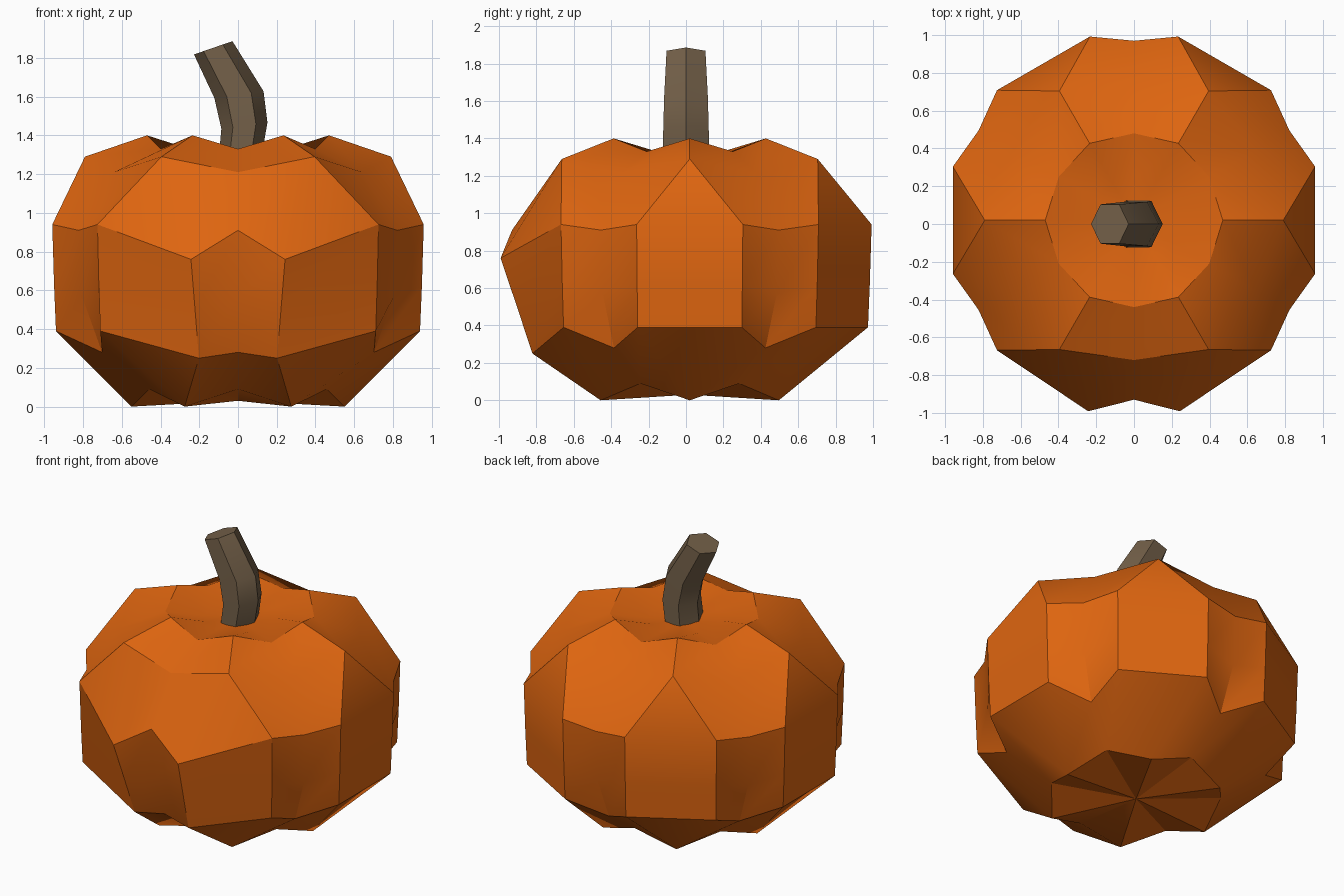
import bpy, bmesh, math
from mathutils import Vector

if "Cube" in bpy.data.objects:
    bpy.data.objects.remove(bpy.data.objects["Cube"])


def material(name, rgb):
    m = bpy.data.materials.new(name)
    m.diffuse_color = (*rgb, 1)
    m.use_nodes = True
    m.node_tree.nodes["Principled BSDF"].inputs["Base Color"].default_value = m.diffuse_color
    return m


def loft(name, rings, bottom, top, mat, angle):
    """Skin rings (listed bottom to top) and fan both ends to a centre point."""
    bm = bmesh.new()
    rows = [[bm.verts.new(p) for p in ring] for ring in rings]
    n = len(rows[0])
    low, high = bm.verts.new(bottom), bm.verts.new(top)
    for i in range(n):
        j = (i + 1) % n
        for a, b in zip(rows, rows[1:]):
            bm.faces.new((a[i], a[j], b[j], b[i]))
        bm.faces.new((low, rows[0][j], rows[0][i]))
        bm.faces.new((high, rows[-1][i], rows[-1][j]))
    bmesh.ops.remove_doubles(bm, verts=bm.verts, dist=0.002)
    bmesh.ops.recalc_face_normals(bm, faces=bm.faces)
    me = bpy.data.meshes.new(name)
    bm.to_mesh(me)
    bm.free()
    ob = bpy.data.objects.new(name, me)
    bpy.context.collection.objects.link(ob)
    me.materials.append(mat)
    bpy.ops.object.select_all(action='DESELECT')
    bpy.context.view_layer.objects.active = ob
    ob.select_set(True)
    bpy.ops.object.shade_smooth_by_angle(angle=math.radians(angle))
    return ob


orange = material("pumpkin_orange", (0.73, 0.13, 0.005))
brown = material("stem_brown", (0.17, 0.115, 0.065))

# Pumpkin: six lobes, each with two corners and a valley.
# Per level: lobe radius, lobe z, corner half-angle, valley radius, valley z
levels = [
    (0.55, 0.00, 0, 0.53, 0.09),
    (0.98, 0.39, 16.5, 0.81, 0.28),
    (0.99, 0.62, 16.5, 0.93, 0.57),
    (1.00, 0.94, 16.5, 0.95, 0.91),
    (0.79, 1.29, 0, 0.74, 1.21),
    (0.47, 1.40, 0, 0.46, 1.33),
    (0.22, 1.32, 0, 0.22, 1.31),
]
# The two corners beside the front valley bulge lower than the rest
front = {1: (0.865, 0.25), 2: (0.95, 0.50), 3: (1.04, 0.76)}


def polar(r, deg, z):
    a = math.radians(deg)
    return Vector((r * math.cos(a), r * math.sin(a) + 0.02, z))


rings = []
for k, (r, z, half, vr, vz) in enumerate(levels):
    ring = []
    for lobe in range(6):
        a = lobe * 60
        for s in (-1, 1):
            deg = a + s * half
            near_front = k in front and abs(deg - 270) < 20
            cr, cz = front[k] if near_front else (r, z)
            ring.append(polar(cr, deg, cz))
        ring.append(polar(vr, a + 30, vz))
    rings.append(ring)
loft("pumpkin_body", rings, (0, 0.02, 0.03), (0, 0.02, 1.31), orange, 30)

# Stem: bent six-sided tube leaning to -x
# Per ring: centre x, centre z, half width, half depth radius, tilt
path = [
    (0.01, 1.28, 0.11, 0.145, 0),
    (0.033, 1.45, 0.12, 0.14, 8),
    (0.005, 1.61, 0.128, 0.135, 8),
    (-0.128, 1.852, 0.105, 0.12, 19),
]
stem_rings = []
for x, z, rx, ry, tilt in path:
    t = math.radians(tilt)
    ring = []
    for i in range(6):
        a = math.tau * i / 6
        u = rx * math.cos(a)
        ring.append(Vector((x + u * math.cos(t), ry * math.sin(a), z + u * math.sin(t))))
    stem_rings.append(ring)
loft("stem", stem_rings, (0.01, 0, 1.28), (-0.128, 0, 1.852), brown, 40)
